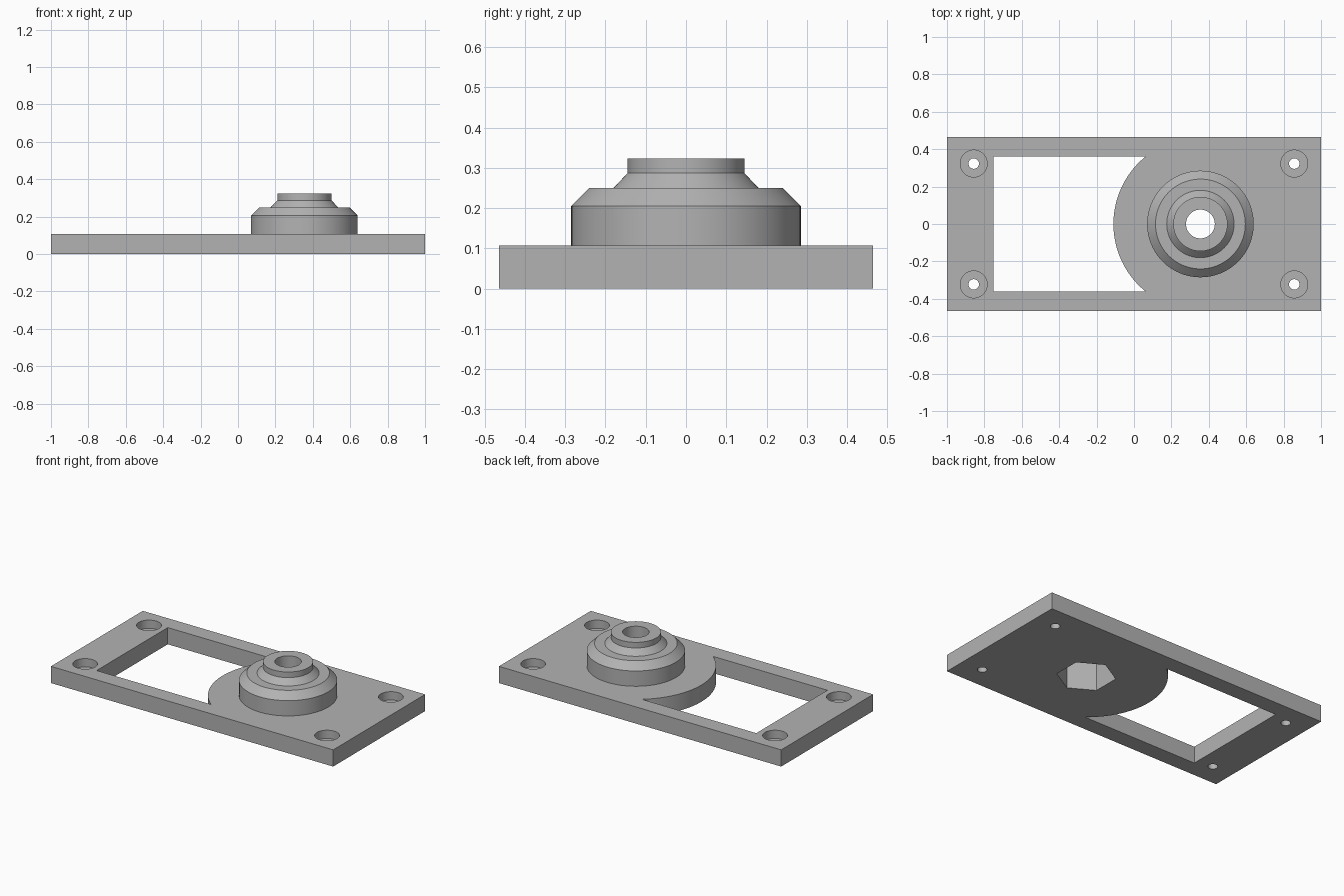
import bpy, bmesh
from math import sin, cos, pi, asin, radians

if "Cube" in bpy.data.objects:
    bpy.data.objects.remove(bpy.data.objects["Cube"])

LENGTH, WIDTH, THICK = 2.0, 0.93, 0.107
HUB_X = 0.355
SEGMENTS = 96

grey = bpy.data.materials.new("plain grey")
grey.use_nodes = True
colour = (0.45, 0.45, 0.45, 1)
grey.diffuse_color = colour
grey.node_tree.nodes["Principled BSDF"].inputs["Base Color"].default_value = colour


def finish(name, bm):
    bmesh.ops.recalc_face_normals(bm, faces=bm.faces)
    mesh = bpy.data.meshes.new(name)
    bm.to_mesh(mesh)
    bm.free()
    mesh.materials.append(grey)
    obj = bpy.data.objects.new(name, mesh)
    bpy.context.collection.objects.link(obj)
    return obj


def prism(name, outline, z0, z1):
    """Extrude a flat outline from z0 to z1."""
    bm = bmesh.new()
    face = bm.faces.new([bm.verts.new((x, y, z0)) for x, y in outline])
    new = bmesh.ops.extrude_face_region(bm, geom=[face])["geom"]
    bmesh.ops.translate(bm, vec=(0, 0, z1 - z0),
                        verts=[v for v in new if isinstance(v, bmesh.types.BMVert)])
    return finish(name, bm)


def circle(x, y, r, sides=SEGMENTS, start=0.0):
    return [(x + r * cos(start + 2 * pi * i / sides),
             y + r * sin(start + 2 * pi * i / sides)) for i in range(sides)]


def turned(name, x, profile):
    """Solid of revolution: stacked rings closed by flat caps."""
    bm = bmesh.new()
    rings = [[bm.verts.new((px, py, z)) for px, py in circle(x, 0, r)]
             for r, z in profile]
    for a, b in zip(rings, rings[1:]):
        for i in range(SEGMENTS):
            j = (i + 1) % SEGMENTS
            bm.faces.new((a[i], a[j], b[j], b[i]))
    bm.faces.new(rings[0])
    bm.faces.new(rings[-1])
    return finish(name, bm)


def combine(target, tool, operation):
    mod = target.modifiers.new(operation.lower(), 'BOOLEAN')
    mod.operation, mod.object, mod.solver = operation, tool, 'EXACT'
    bpy.context.view_layer.objects.active = target
    bpy.ops.object.modifier_apply(modifier=mod.name)
    bpy.data.objects.remove(tool)


# Rectangular base plate
hx, hy = LENGTH / 2, WIDTH / 2
plate = prism("mounting_plate", [(-hx, -hy), (hx, -hy), (hx, hy), (-hx, hy)], 0, THICK)

# Window whose inner end follows an arc around the hub
half, arc_r = 0.36, 0.465
spread = asin(half / arc_r)
arc = [(HUB_X - arc_r * cos(t), arc_r * sin(t))
       for t in (-spread + 2 * spread * i / 48 for i in range(49))]
window = prism("window_cutter", [(-0.75, half), (-0.75, -half)] + arc, -0.1, 0.3)
combine(plate, window, 'DIFFERENCE')

# Stepped hub with chamfered shoulders
hub = turned("stepped_hub", HUB_X, [
    (0.285, 0.05), (0.285, 0.205), (0.24, 0.25), (0.18, 0.25),
    (0.145, 0.287), (0.145, 0.323)])
combine(plate, hub, 'UNION')

# Central bore and hexagonal pocket from below
combine(plate, prism("bore_cutter", circle(HUB_X, 0, 0.077), -0.1, 0.5), 'DIFFERENCE')
combine(plate, prism("hex_cutter", circle(HUB_X, 0, 0.17, 6, pi / 2), -0.1, 0.21),
        'DIFFERENCE')

# Counterbored screw holes at the corners
for sx in (-1, 1):
    for sy in (-1, 1):
        x, y = sx * 0.857, sy * 0.323
        for r, z in ((0.028, -0.1), (0.072, 0.054)):
            combine(plate, prism("screw_cutter", circle(x, y, r, 48), z, 0.3),
                    'DIFFERENCE')

# Smooth round walls, sharp edges
bpy.ops.object.select_all(action='DESELECT')
plate.select_set(True)
bpy.context.view_layer.objects.active = plate
bpy.ops.object.shade_smooth_by_angle(angle=radians(25))
